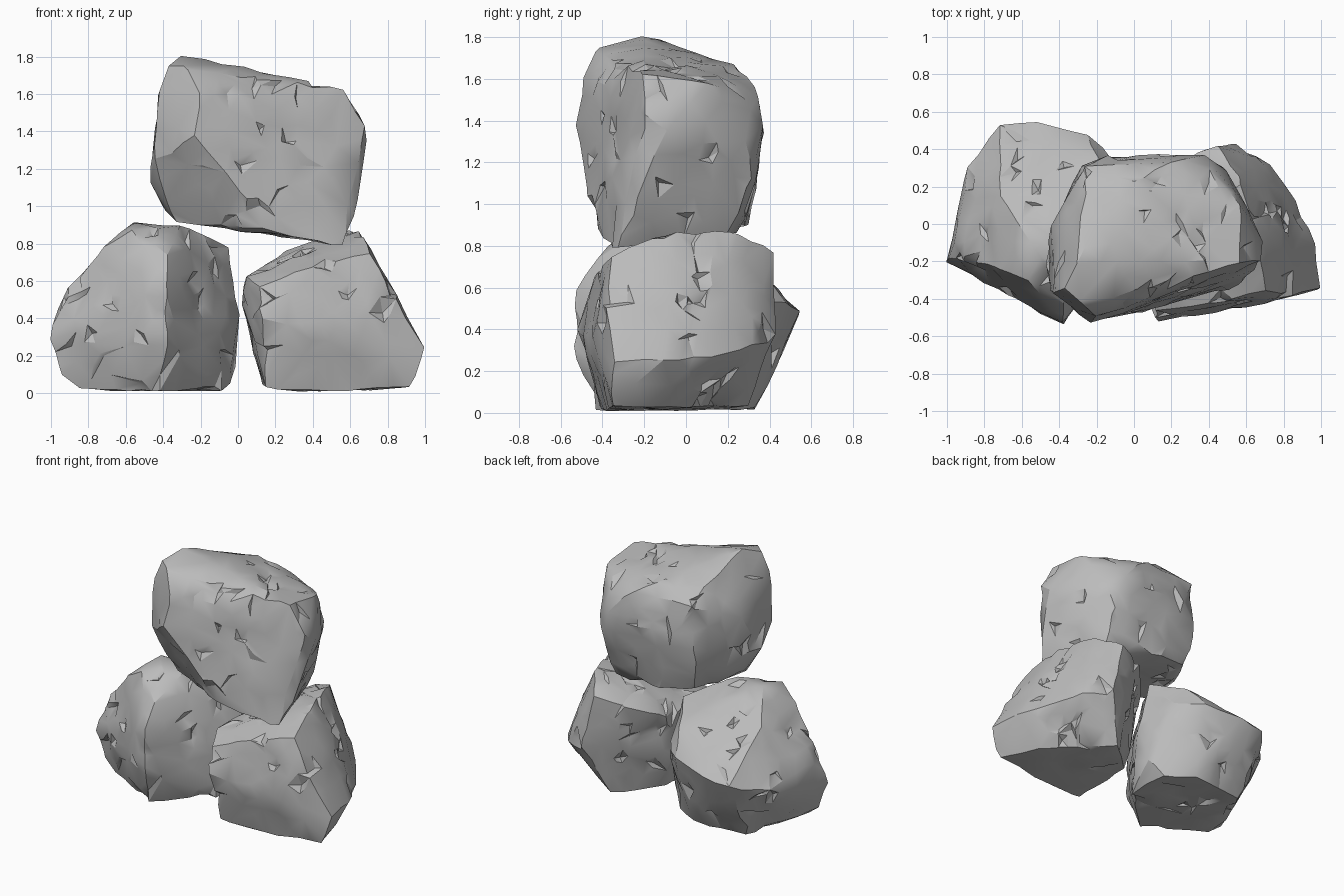
import bpy
import bmesh
import random
from mathutils import Vector, noise
from mathutils.bvhtree import BVHTree

default_cube = bpy.data.objects.get("Cube")
if default_cube:
    bpy.data.objects.remove(default_cube, do_unlink=True)

# One plain grey stone colour
stone = bpy.data.materials.new("grey_stone")
stone.use_nodes = True
stone_colour = (0.5, 0.5, 0.5, 1)
stone.diffuse_color = stone_colour
shader = stone.node_tree.nodes["Principled BSDF"]
shader.inputs["Base Color"].default_value = stone_colour
shader.inputs["Roughness"].default_value = 0.9


def hull_of(corners):
    """Closed convex block spanned by the corner points."""
    hull = bmesh.new()
    for corner in corners:
        hull.verts.new(corner)
    bmesh.ops.convex_hull(hull, input=hull.verts[:])
    return hull


def random_direction(rng):
    return Vector([rng.gauss(0, 1) for _ in range(3)]).normalized()


def chisel(direction, chips):
    """Slanted flakes: each sinks gently on one side and ends in a sharp step."""
    depth = 0
    for axis, across, length, width in chips:
        along = axis.cross(across)
        step = direction - axis
        u, v = step.dot(across) / width, step.dot(along) / length
        if direction.dot(axis) > 0 and abs(v) < 1 and 0 < u < 1:
            depth = max(depth, 0.028 * (1 - u) * (1 - v * v))
    return depth


def make_boulder(name, corners, seed):
    rng = random.Random(seed)
    corners = [Vector(c) for c in corners]
    low = [min(c[i] for c in corners) for i in range(3)]
    high = [max(c[i] for c in corners) for i in range(3)]
    centre = (Vector(low) + Vector(high)) / 2

    hull = hull_of(corners)
    surface = BVHTree.FromBMesh(hull)
    hull.free()

    # Random flakes around the stone
    chips = []
    for _ in range(45):
        axis = random_direction(rng)
        across = axis.cross(random_direction(rng)).normalized()
        chips.append((axis, across, rng.uniform(0.07, 0.2), rng.uniform(0.1, 0.3)))

    # Wrap an even sphere mesh onto the block and roughen it
    bm = bmesh.new()
    bmesh.ops.create_icosphere(bm, subdivisions=6, radius=1)
    offset = Vector((seed, seed * 2, seed * 3))
    for vert in bm.verts:
        direction = vert.co.normalized()
        hit = surface.ray_cast(centre, direction)[0]
        broad = noise.noise(hit * 4 + offset) * 0.012
        fine = noise.noise(hit * 11 + offset) * 0.01
        spot = hit + direction * (broad + fine + 0.002 - chisel(direction, chips))
        spot.z = max(spot.z, low[2])
        vert.co = spot

    mesh = bpy.data.meshes.new(name)
    bm.to_mesh(mesh)
    bm.free()
    mesh.materials.append(stone)
    boulder = bpy.data.objects.new(name, mesh)
    bpy.context.collection.objects.link(boulder)

    # Irregular facets
    facets = boulder.modifiers.new("facets", "DECIMATE")
    facets.ratio = 0.035

    bpy.ops.object.select_all(action="DESELECT")
    boulder.select_set(True)
    bpy.context.view_layer.objects.active = boulder
    bpy.ops.object.modifier_apply(modifier=facets.name)
    bpy.ops.object.shade_smooth_by_angle(angle=0.5)


# Lower left boulder: floor, belly, then crown
make_boulder("left_boulder", [
    (-.84, -.2, .03), (-.42, -.42, .01), (-.07, -.1, .02), (-.1, .2, .02),
    (-.3, .34, .02), (-.7, .29, .02), (-.94, -.18, .1),
    (-1, -.2, .29), (-.96, -.16, .5), (-.38, -.53, .25), (-.38, -.53, .58),
    (.01, .05, .4), (-.02, .15, .15), (-.72, .53, .46), (-.5, .54, .49),
    (-.88, .32, .38), (-.25, .48, .53), (-.1, .32, .55),
    (-.71, .15, .76), (-.55, -.1, .92), (-.56, -.3, .87), (-.72, -.24, .78),
    (-.3, -.15, .9), (-.38, -.42, .74),
    (-.05, .1, .78), (-.19, .35, .69), (-.82, -.17, .65),
], 3)

# Lower right boulder
make_boulder("right_boulder", [
    (.15, -.41, .03), (.35, -.38, .01), (.92, -.35, .03), (.78, -.05, .03),
    (.4, .3, .03), (.13, .05, .06), (.95, -.36, .08),
    (.99, -.34, .25), (.97, -.1, .25), (.12, -.52, .4), (.6, -.45, .35),
    (.03, -.2, .5), (.04, .05, .4), (.05, -.3, .62), (.06, .15, .62),
    (.12, -.46, .57), (.4, -.42, .67), (.82, -.38, .53),
    (.86, .13, .27), (.73, .32, .32), (.54, .42, .39),
    (.25, .1, .75), (.7, -.35, .75), (.6, .1, .88), (.66, -.1, .86),
    (.56, .26, .87), (.45, .41, .77), (.25, .36, .72),
], 7)

# Slanted boulder resting across the other two
make_boulder("top_boulder", [
    (-.3, -.2, 1.81), (-.37, -.35, 1.75), (-.27, -.43, 1.73),
    (0, .22, 1.67), (-.26, .31, 1.58), (.57, -.2, 1.62), (.56, .11, 1.58),
    (.2, .33, 1.56), (.42, .29, 1.48),
    (-.42, -.36, 1.6), (-.47, -.22, 1.16), (-.44, 0, 1.4), (-.45, -.36, 1.25),
    (-.23, -.52, 1.37), (-.2, -.49, 1.6), (.68, -.2, 1.45), (.69, -.1, 1.35),
    (.61, .09, 1.3), (.5, .28, 1.3), (.38, .37, 1.38), (-.15, .36, 1.35),
    (-.29, .3, 1.2), (.55, -.33, .79), (.3, -.4, .83), (.13, -.42, .88),
    (0, -.48, 1.1), (-.34, -.22, .92), (-.4, -.05, 1), (.62, -.25, .95),
    (.43, .2, .85), (0, .3, .9), (-.25, .25, .93), (.43, .31, 1.1),
], 12)
